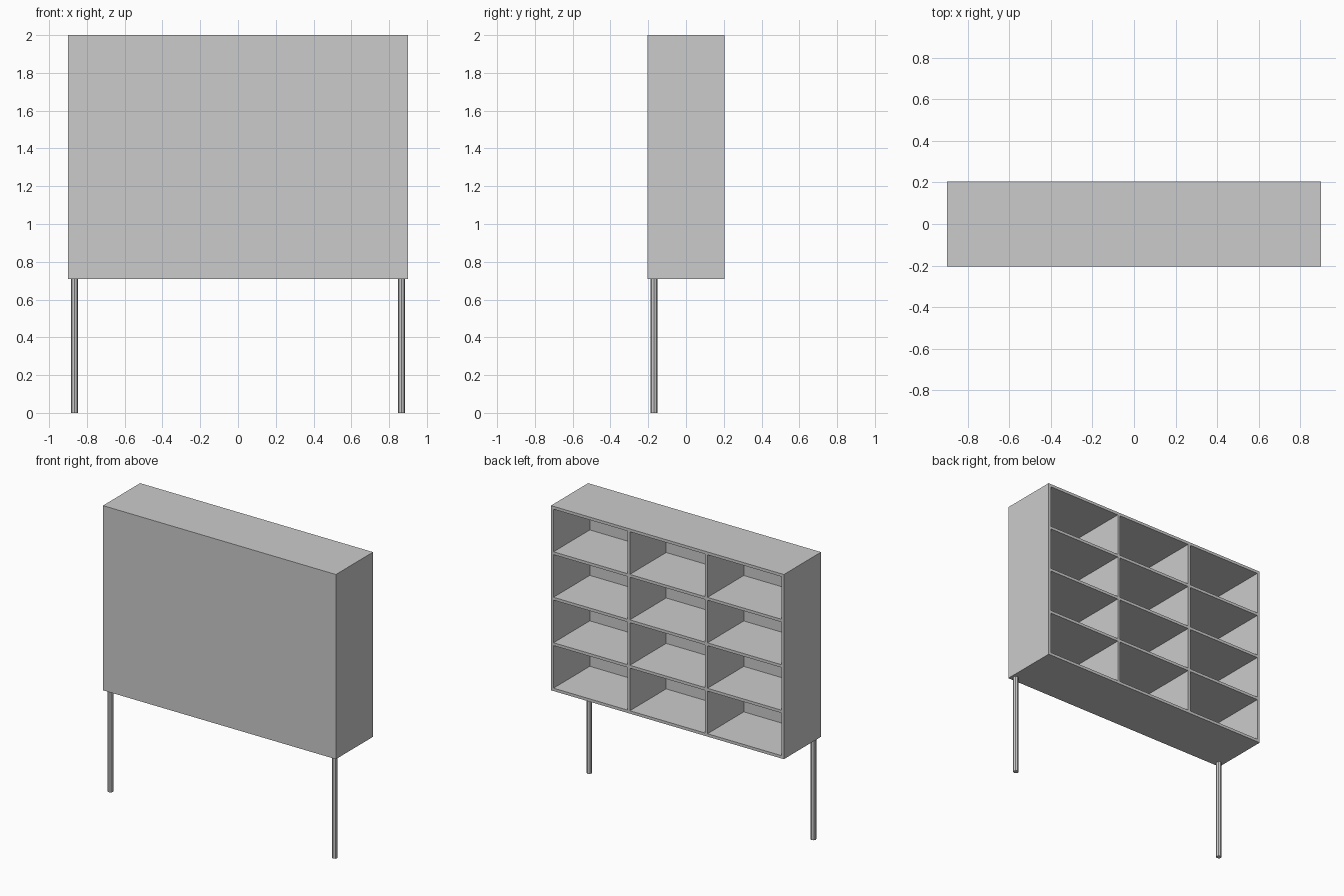
import bpy

if "Cube" in bpy.data.objects:
    bpy.data.objects.remove(bpy.data.objects["Cube"])

X, Y = 0.9, 0.205            # half width and half depth
Z0, Z1 = 0.71, 2.0           # cabinet bottom and top
T, P = 0.02, 0.01            # board and closing panel thickness


def box(name, x0, x1, y0, y1, z0, z1):
    bpy.ops.mesh.primitive_cube_add(
        size=1, location=((x0 + x1) / 2, (y0 + y1) / 2, (z0 + z1) / 2))
    ob = bpy.context.object
    ob.name = name
    ob.scale = (x1 - x0, y1 - y0, z1 - z0)
    bpy.ops.object.transform_apply(location=False, rotation=False, scale=True)
    return ob


# Closed front panel
box("front_panel", -X, X, -Y, -Y + P, Z0, Z1)

# Top and bottom boards over the full width
box("bottom_board", -X, X, -Y + P, Y, Z0, Z0 + T)
box("top_board", -X, X, -Y + P, Y, Z1 - T, Z1)

# Side boards and legs
for s, side in ((-1, "left"), (1, "right")):
    xa, xb = sorted((s * X, s * (X - T)))
    box(side + "_side", xa, xb, -Y + P, Y, Z0 + T, Z1 - T)
    bpy.ops.mesh.primitive_cylinder_add(
        vertices=8, radius=0.0185, depth=Z0, location=(s * 0.866, -0.169, Z0 / 2))
    bpy.context.object.name = side + "_leg"

# Three shelves between the sides
pitch = (Z1 - Z0 - T) / 4
for i in range(1, 4):
    z = Z0 + i * pitch
    box(f"shelf_{i}", -X + T, X - T, -Y + P, Y, z, z + T)

# Upright dividers in each of the four rows
for i in range(4):
    z = Z0 + i * pitch
    for s, side in ((-1, "left"), (1, "right")):
        x = s * 0.3
        box(f"{side}_divider_{i + 1}", x - T / 2, x + T / 2, -Y + P, Y, z + T, z + pitch)
